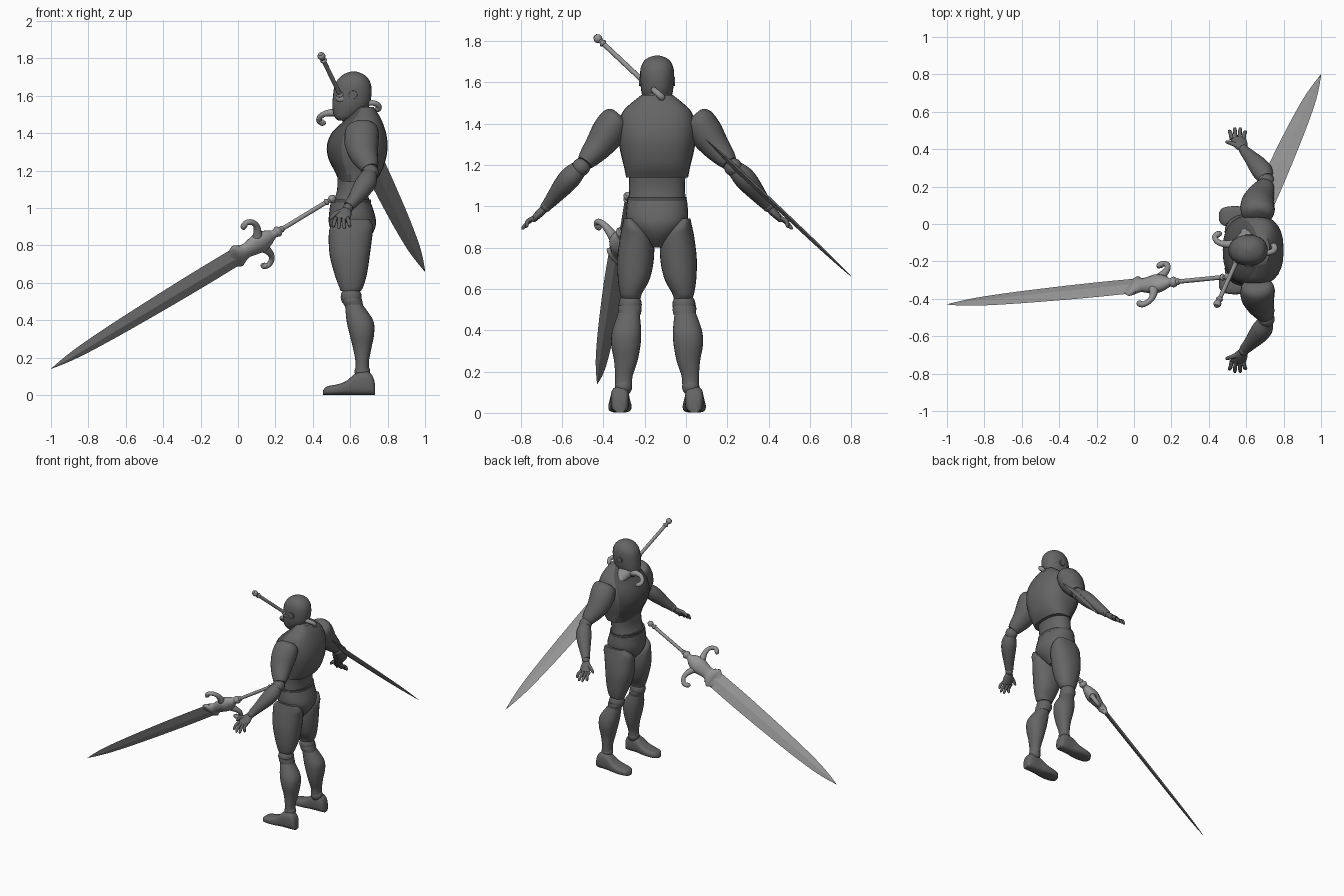
import bpy, bmesh, math
from mathutils import Vector as V

cube = bpy.data.objects.get("Cube")
if cube:
    bpy.data.objects.remove(cube)

MID = -0.14  # symmetry plane of the figure, which faces -x


def material(name, g):
    m = bpy.data.materials.new(name)
    m.use_nodes = True
    m.diffuse_color = (g, g, g, 1)
    m.node_tree.nodes["Principled BSDF"].inputs["Base Color"].default_value = (g, g, g, 1)
    return m


BODY = material("body grey", 0.13)
DARK = material("dark grey", 0.085)
STEEL = material("sword grey", 0.3)


def finish(name, bm, mat, smooth=True, angle=40):
    bmesh.ops.recalc_face_normals(bm, faces=bm.faces)
    me = bpy.data.meshes.new(name)
    bm.to_mesh(me)
    bm.free()
    me.materials.append(mat)
    ob = bpy.data.objects.new(name, me)
    bpy.context.collection.objects.link(ob)
    if smooth:
        bpy.ops.object.select_all(action='DESELECT')
        ob.select_set(True)
        bpy.context.view_layer.objects.active = ob
        bpy.ops.object.shade_smooth_by_angle(angle=math.radians(angle))
    return ob


def refine(rows, steps):
    """Catmull-Rom interpolation through rows of numbers."""
    rows = [V(r) for r in rows]
    out = []
    for i in range(len(rows) - 1):
        b, c = rows[i], rows[i + 1]
        a = rows[i - 1] if i else b
        d = rows[min(i + 2, len(rows) - 1)]
        for k in range(steps):
            t = k / steps
            out.append(b + ((c - a) * t + (2*a - 5*b + 4*c - d) * t**2
                            + (3*b - a - 3*c + d) * t**3) / 2)
    return out + [rows[-1]]


def loft(name, rings, mat, n=28, power=2.0, smooth=True):
    """Skin rings given as (centre, u axis, v axis)."""
    bm = bmesh.new()
    loops = []
    for c, u, v in rings:
        loop = []
        for i in range(n):
            a = 2 * math.pi * i / n
            ca, sa = math.cos(a), math.sin(a)
            ca = math.copysign(abs(ca) ** (2 / power), ca)
            sa = math.copysign(abs(sa) ** (2 / power), sa)
            loop.append(bm.verts.new(c + u * ca + v * sa))
        loops.append(loop)
    for a, b in zip(loops, loops[1:]):
        for i in range(n):
            j = (i + 1) % n
            bm.faces.new((a[i], a[j], b[j], b[i]))
    bm.faces.new(loops[0][::-1])
    bm.faces.new(loops[-1])
    return finish(name, bm, mat, smooth)


def stack(name, rows, mat=BODY, side=0, power=2.2):
    """Level sections: z, front x, back x, then half width or inner and outer y."""
    rings = []
    for r in refine(rows, 5):
        z, x0, x1, y0, y1 = r if side else (r[0], r[1], r[2], -r[3], r[3])
        y = MID + (side or 1) * (y0 + y1) / 2
        rings.append((V(((x0 + x1) / 2, y, z)), V(((x1 - x0) / 2, 0, 0)), V((0, (y1 - y0) / 2, 0))))
    return loft(name, rings, mat, power=power)


def limb(name, rows, mat=BODY, side=1, ref=V((1, 0, 0)), n=20, steps=4, mid=MID):
    """Tube along a path of x, y offset, z, radius along ref, other radius."""
    rows = refine(rows, steps)
    pts = [V((r[0], mid + side * r[1], r[2])) for r in rows]
    rings = []
    for i, r in enumerate(rows):
        t = (pts[min(i + 1, len(pts) - 1)] - pts[max(i - 1, 0)]).normalized()
        u = (ref - t * ref.dot(t)).normalized()
        rings.append((pts[i], u * r[3], t.cross(u) * r[4]))
    return loft(name, rings, mat, n)


def ball(name, c, r, mat=BODY):
    bm = bmesh.new()
    bmesh.ops.create_uvsphere(bm, u_segments=20, v_segments=12, radius=r)
    bmesh.ops.translate(bm, verts=bm.verts, vec=V(c))
    return finish(name, bm, mat)


# Head and neck
stack("head", [(1.468, .535, .60, .035), (1.49, .515, .635, .055), (1.54, .505, .695, .073),
               (1.60, .508, .713, .081), (1.66, .518, .711, .081), (1.70, .545, .69, .066),
               (1.72, .575, .66, .042), (1.73, .607, .63, .01)])
stack("neck", [(1.42, .60, .71, .06), (1.50, .60, .70, .05), (1.57, .59, .70, .055)])

# Torso, with a darker breast panel
chest = stack("chest", [(1.14, .54, .73, .15), (1.19, .52, .765, .16), (1.26, .485, .79, .177),
                        (1.33, .475, .80, .188), (1.40, .50, .792, .187), (1.46, .56, .772, .165),
                        (1.50, .605, .752, .125), (1.54, .64, .725, .075)], power=2.5)
chest.data.materials.append(DARK)
for f in chest.data.polygons:
    if f.normal.x < -0.35:
        f.material_index = 1
stack("abdomen", [(1.035, .51, .70, .138), (1.10, .53, .70, .135), (1.19, .53, .72, .14)])
stack("belt", [(1.025, .50, .712, .143), (1.045, .50, .712, .143)], DARK)
stack("pelvis", [(.80, .58, .66, .025), (.85, .52, .71, .08), (.90, .49, .735, .13),
                 (.95, .485, .735, .15), (1.03, .495, .71, .145)])

for s, label in ((-1, "left"), (1, "right")):
    # Leg
    stack(label + "_thigh", [(.555, .55, .655, .08, .172), (.58, .54, .67, .072, .18),
                             (.65, .515, .69, .035, .19), (.75, .49, .705, .015, .192),
                             (.85, .485, .718, .02, .18), (.90, .495, .722, .06, .17),
                             (.94, .54, .70, .11, .162)], side=s)
    ball(label + "_knee", (.605, MID + s * .13, .525), .056)
    stack(label + "_knee_guard", [(.475, .57, .67, .08, .185), (.50, .56, .665, .075, .19),
                                  (.52, .565, .66, .08, .188)], side=s)
    stack(label + "_shin", [(.135, .628, .70, .122, .203), (.18, .628, .70, .118, .203),
                            (.25, .615, .713, .095, .208), (.33, .595, .728, .08, .222),
                            (.40, .58, .722, .077, .217), (.485, .572, .665, .085, .187)], side=s)
    ball(label + "_ankle", (.665, MID + s * .163, .125), .042)
    foot = refine([(.455, .025, .022), (.475, .045, .046), (.53, .056, .056), (.58, .075, .053),
                   (.63, .115, .046), (.69, .125, .044), (.72, .10, .037), (.732, .06, .025)], 4)
    loft(label + "_foot", [(V((x, MID + s * .18, h / 2 + .001)), V((0, w, 0)), V((0, 0, h / 2)))
                           for x, h, w in foot], BODY, power=3)

    # Arm
    limb(label + "_upper_arm", [(.665, .185, 1.445, .05, .035), (.665, .20, 1.425, .085, .07),
                                (.66, .235, 1.36, .092, .082), (.67, .28, 1.295, .08, .07),
                                (.695, .33, 1.235, .058, .052), (.705, .35, 1.21, .045, .04)], side=s)
    ball(label + "_elbow", (.708, MID + s * .368, 1.19), .044)
    limb(label + "_forearm", [(.705, .38, 1.18, .04, .042), (.69, .415, 1.145, .054, .052),
                              (.665, .45, 1.105, .052, .05), (.625, .495, 1.05, .038, .038),
                              (.592, .53, 1.008, .029, .028)], side=s)
    ball(label + "_wrist", (.588, MID + s * .537, 1.0), .027)
    limb(label + "_palm", [(.585, .54, .995, .022, .018), (.57, .565, .97, .038, .02),
                           (.555, .598, .937, .04, .015)], side=s)
    for i in range(4):
        x, tip = .522 + i * .021, .510 + i * .029
        drop = (.012, 0, 0, .016)[i]
        limb(f"{label}_finger_{i + 1}", [(x, .592, .945, .011, .011),
                                         ((x + tip) / 2, .625, .922 + drop / 2, .0105, .0105),
                                         (tip, .648 - drop, .897 + drop / 2, .009, .009),
                                         (tip, .651 - drop, .887 + drop, .004, .004)], side=s, n=10)
    limb(label + "_thumb", [(.56, .555, .98, .014, .014), (.525, .57, .972, .013, .012),
                            (.50, .578, .95, .01, .01), (.493, .58, .94, .005, .005)],
         side=s, ref=V((0, 0, 1)), n=10)

    # Ear disc
    limb(label + "_ear_disc", [(.615, .074, 1.605, .024, .024), (.615, .087, 1.605, .022, .022)],
         side=s, steps=1)


def sword(tag, pommel, tip, across):
    """A long sword with a curled horn on each side of its guard."""
    p, axis = V(pommel), (V(tip) - V(pommel)).normalized()
    w = V(across)
    w = (w - axis * w.dot(axis)).normalized()
    d = axis.cross(w)
    length = (V(tip) - p).length

    def part(name, rows, n=20, smooth=True, steps=4):
        loft(tag + name, [(p + axis * t, w * a, d * b) for t, a, b in refine(rows, steps)],
             STEEL, n, smooth=smooth)

    ball(tag + "pommel", p + axis * .02, .021, STEEL)
    part("grip", [(.0, .012, .012), (.37, .012, .012)], 12, True, 1)
    for t in (.045, .325):
        part("grip_ring", [(t, .012, .012), (t + .01, .019, .019), (t + .02, .012, .012)], 14)
    part("guard", [(.34, .016, .016), (.36, .03, .028), (.385, .022, .022), (.42, .045, .035),
                   (.47, .06, .045), (.52, .052, .038), (.56, .045, .03), (.59, .06, .03),
                   (.61, .076, .024), (.63, .07, .014), (.66, .04, .008)])
    part("blade", [(.58, .062, .014), (.9, .063, .013), (1.3, .053, .011), (1.55, .039, .009),
                   (1.68, .023, .006), (length, .001, .001)], 4, False, 3)
    for s in (-1, 1):
        rows = [(.48, .02, .03), (.455, .08, .021), (.45, .125, .016), (.465, .155, .015),
                (.49, .168, .015), (.512, .155, .017), (.516, .14, .008)]
        pts = [(*(p + axis * t + w * s * h), r, r) for t, h, r in rows]
        limb(tag + "guard_horn", pts, STEEL, ref=d, n=12, mid=0)


sword("hip_sword_", (.52, -.28, 1.06), (-1, -.43, .14), (-.33, -.64, .67))
sword("back_sword_", (.44, -.44, 1.825), (1, .8, .66), (-.96, .17, -.2))
